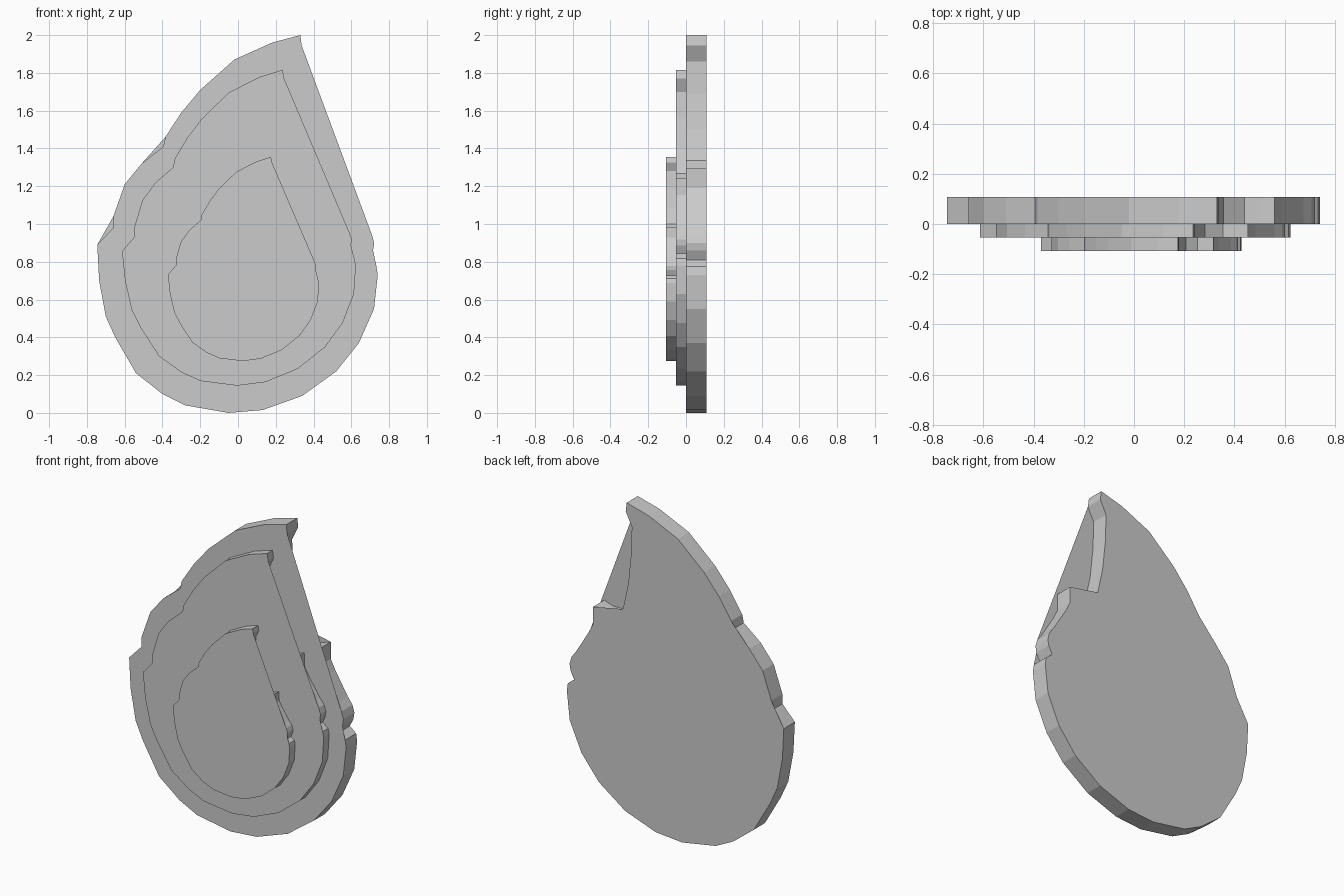
import bpy, bmesh, math
from mathutils import Matrix, Vector

if "Cube" in bpy.data.objects:
    bpy.data.objects.remove(bpy.data.objects["Cube"])

# Outline clockwise from the tip: x, z, faces that touch the point
# "fb" = both faces, "b" = front face bridges it, "f" = back face bridges it, "" = both do
OUTLINE = [
    (.33, 2.0, "fb"), (.337, 1.945, "fb"), (.295, 1.86, "b"), (.30, 1.69, "b"),
    (.32, 1.50, "b"), (.356, 1.335, "b"), (.44, 1.275, ""), (.50, 1.275, ""),
    (.56, 1.295, "b"), (.56, 1.19, "b"), (.59, 1.13, "b"), (.675, .99, "b"),
    (.708, .945, "fb"), (.721, .90, "fb"), (.715, .86, "fb"), (.69, .81, "b"),
    (.733, .775, "fb"), (.74, .73, "fb"), (.72, .55, "fb"), (.64, .37, "fb"),
    (.52, .22, "fb"), (.34, .09, "fb"), (.13, .015, "fb"), (-.05, 0, "fb"),
    (-.28, .04, "fb"), (-.40, .10, "fb"), (-.54, .21, "fb"), (-.65, .40, "fb"),
    (-.70, .51, "fb"), (-.735, .70, "fb"), (-.745, .89, "fb"), (-.66, .98, "f"),
    (-.66, 1.04, "fb"), (-.60, 1.21, "fb"), (-.51, 1.32, "fb"), (-.395, 1.41, "f"),
    (-.385, 1.46, "fb"), (-.30, 1.59, "fb"), (-.20, 1.71, "fb"), (-.02, 1.87, "fb"),
    (.18, 1.96, "fb"),
]
DEPTH = 0.108


def flame_layer(name, scale, turn, centre):
    """Extruded flame outline, scaled and turned about its middle; centre is (x, front y, z)."""
    bm = bmesh.new()
    front = [bm.verts.new((x, 0, z - 1)) for x, z, _ in OUTLINE]
    back = [bm.verts.new((x, DEPTH, z - 1)) for x, z, _ in OUTLINE]
    n = len(OUTLINE)
    # Side walls
    for i in range(n):
        j = (i + 1) % n
        bm.faces.new((front[i], front[j], back[j], back[i]))
    # Front and back faces, bridging over some notches
    bm.faces.new([front[i] for i in reversed(range(n)) if "f" in OUTLINE[i][2]])
    bm.faces.new([back[i] for i in range(n) if "b" in OUTLINE[i][2]])
    # Turn counter-clockwise as seen from the front
    bm.transform(Matrix.Translation(Vector(centre))
                 @ Matrix.Rotation(-math.radians(turn), 4, "Y")
                 @ Matrix.Scale(scale, 4))
    mesh = bpy.data.meshes.new(name)
    bm.to_mesh(mesh)
    bm.free()
    obj = bpy.data.objects.new(name, mesh)
    bpy.context.collection.objects.link(obj)
    return obj


# Three stacked layers, each smaller and further forward
flame_layer("outer_flame", 1.0, 0, (0, 0, 1))
flame_layer("middle_flame", 0.83, 2.6, (0, -0.053, 0.975))
flame_layer("inner_flame", 0.536, 2.9, (0.025, -0.107, 0.811))
